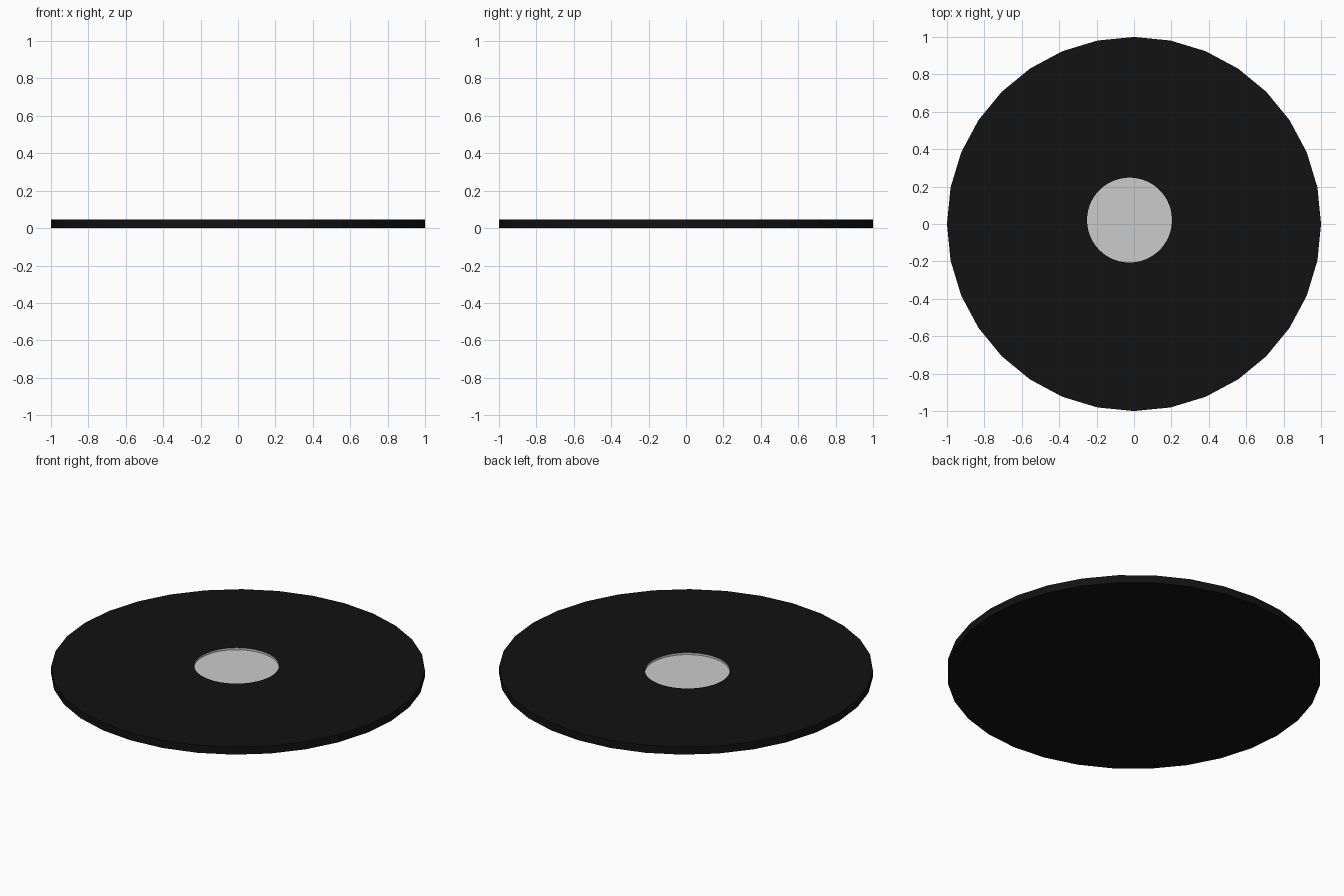
import bpy

if "Cube" in bpy.data.objects:
    bpy.data.objects.remove(bpy.data.objects["Cube"])

THICK = 0.045      # disc thickness
DEPTH = 0.012      # recess depth
CX, CY, R = -0.024, 0.021, 0.227


def material(name, rgb):
    m = bpy.data.materials.new(name)
    m.diffuse_color = (*rgb, 1)
    m.use_nodes = True
    m.node_tree.nodes["Principled BSDF"].inputs["Base Color"].default_value = m.diffuse_color
    return m


def cylinder(name, sides, radius, z0, z1, mat, x=0, y=0):
    bpy.ops.mesh.primitive_cylinder_add(
        vertices=sides, radius=radius, depth=z1 - z0, location=(x, y, (z0 + z1) / 2))
    ob = bpy.context.object
    ob.name = name
    ob.data.materials.append(mat)
    return ob


black = material("black", (0.006, 0.006, 0.006))
grey = material("grey", (0.8, 0.8, 0.8))

# flat 32-sided disc
disc = cylinder("disc", 32, 1.0, 0, THICK, black)

# shallow round recess, its wall and floor take the cutter's grey
cutter = cylinder("recess_cutter", 96, R, THICK - DEPTH, THICK + 0.1, grey, CX, CY)
cut = disc.modifiers.new("recess", 'BOOLEAN')
cut.operation = 'DIFFERENCE'
cut.solver = 'EXACT'
cut.material_mode = 'TRANSFER'
cut.object = cutter
bpy.context.view_layer.objects.active = disc
bpy.ops.object.modifier_apply(modifier=cut.name)
bpy.data.objects.remove(cutter)
